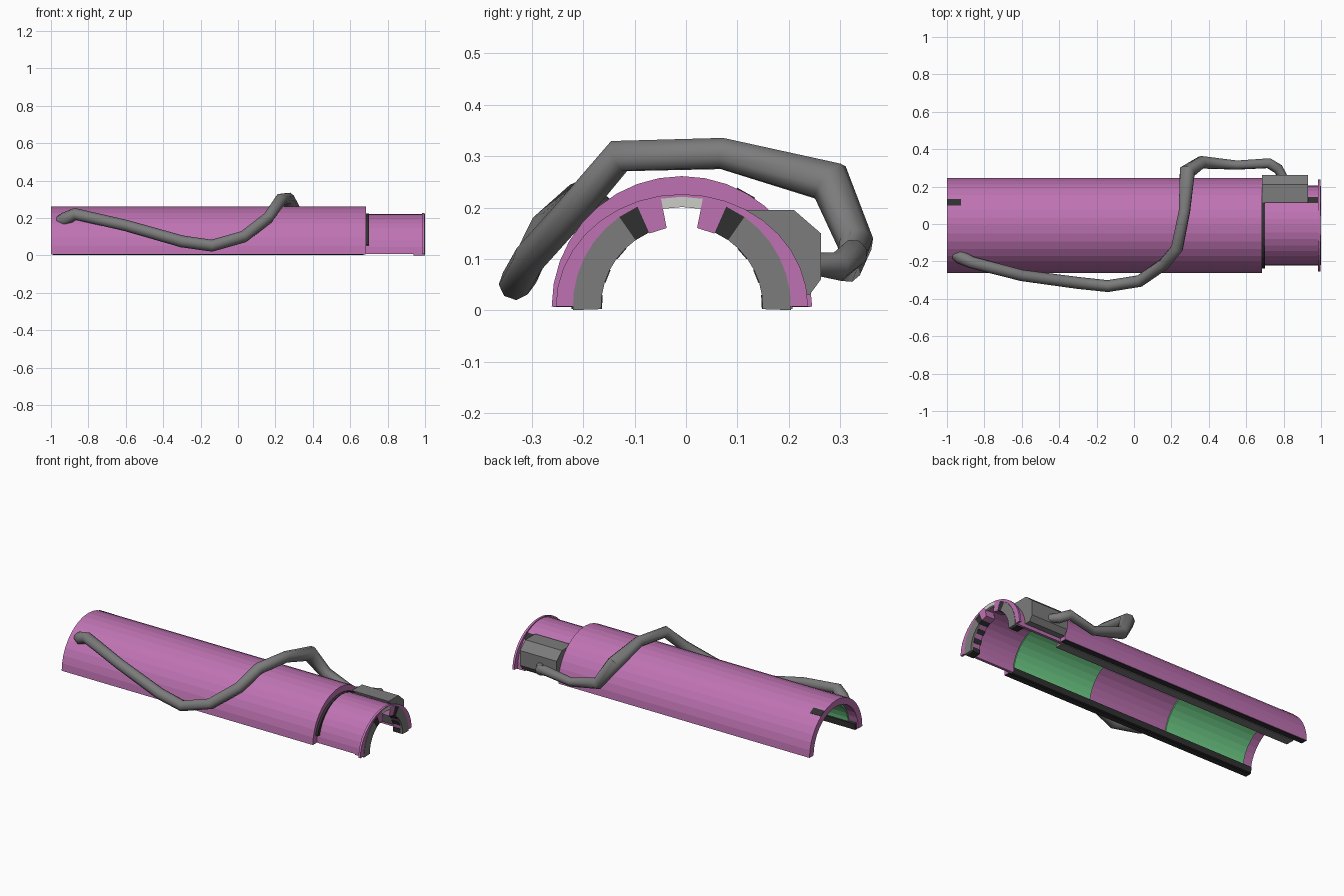
import bpy, bmesh
from math import cos, sin, radians

cube = bpy.data.objects.get("Cube")
if cube:
    bpy.data.objects.remove(cube)


def material(name, rgb):
    m = bpy.data.materials.new(name)
    m.use_nodes = True
    m.diffuse_color = (*rgb, 1)
    m.node_tree.nodes["Principled BSDF"].inputs["Base Color"].default_value = (*rgb, 1)
    return m


PINK = material("orchid pink", (0.52, 0.17, 0.45))
GREY = material("mid grey", (0.2, 0.2, 0.2))
DARK = material("charcoal", (0.03, 0.03, 0.03))
GREEN = material("green", (0.17, 0.65, 0.26))
PALE = material("pale grey", (0.6, 0.6, 0.57))
CY, CZ = -0.008, 0.008  # tube axis


def prism(name, outline, x0, x1, mat):
    """Extrude a closed (y, z) outline along x."""
    bm = bmesh.new()
    a = [bm.verts.new((x0, y, z)) for y, z in outline]
    b = [bm.verts.new((x1, y, z)) for y, z in outline]
    n = len(a)
    half = n // 2
    for i in range(n):
        j = (i + 1) % n
        bm.faces.new((a[i], a[j], b[j], b[i]))
    # cap as a strip pairing the outline's two halves
    for ring in (a, b):
        for i in range(half - 1):
            bm.faces.new((ring[i], ring[i + 1], ring[n - 2 - i], ring[n - 1 - i]))
    bmesh.ops.recalc_face_normals(bm, faces=bm.faces)
    me = bpy.data.meshes.new(name)
    bm.to_mesh(me)
    bm.free()
    me.materials.append(mat)
    ob = bpy.data.objects.new(name, me)
    bpy.context.collection.objects.link(ob)


def arc(name, x0, x1, r0, r1, a0, a1, mat, squash=1.0):
    """Sector of a tube, degrees from +y; squash lowers the outer rim."""
    n = max(1, round((a1 - a0) / 10))
    angles = [radians(a0 + (a1 - a0) * i / n) for i in range(n + 1)]
    outer = [(CY + r1 * cos(t), CZ + r1 * squash * sin(t)) for t in angles]
    inner = [(CY + r0 * cos(t), CZ + r0 * sin(t)) for t in reversed(angles)]
    prism(name, outer + inner, x0, x1, mat)


def both_sides(name, x0, x1, r0, r1, a0, a1, mat):
    arc(name + "_left", x0, x1, r0, r1, a0, a1, mat)
    arc(name + "_right", x0, x1, r0, r1, 180 - a1, 180 - a0, mat)


# Half-tube shells, end flange and joint gasket
arc("main_shell", -1, 0.685, 0.214, 0.253, 0, 180, PINK)
arc("narrow_shell", 0.67, 0.99, 0.198, 0.214, 0, 180, PINK)
arc("end_flange", 0.985, 0.998, 0.21, 0.245, 0, 180, PINK, 0.89)
arc("joint_gasket", 0.68, 0.7, 0.2, 0.236, 13, 167, DARK, 0.915)

# Dark rim strips, inner rails and inner panels
both_sides("rim_strip", -0.998, 0.683, 0.214, 0.25, -0.4, 0, DARK)
arc("inner_rail_left", -0.94, 0.67, 0.158, 0.215, -1.5, 4, GREY)
arc("inner_rail_right", -0.99, 0.67, 0.198, 0.215, 171, 181.5, DARK)
arc("front_panel", 0.13, 0.66, 0.206, 0.215, 6, 174, GREEN)
arc("rear_panel", -0.94, -0.4, 0.206, 0.215, 6, 174, GREEN)

# Collar inside the narrow end: grey face, pink body, dark teeth
both_sides("collar_face", 0.986, 1.0, 0.157, 0.212, -2, 55, GREY)
both_sides("collar_body", 0.94, 0.986, 0.158, 0.212, -1.5, 55, PINK)
both_sides("collar_slot", 0.94, 0.999, 0.157, 0.212, 55, 66, DARK)
both_sides("collar_tab", 0.94, 1.0, 0.155, 0.212, 66, 79, PINK)
arc("notch_plate", 0.985, 0.9995, 0.193, 0.213, 79, 101, PALE)
for k in range(3):
    start = -2 + 19 * k
    both_sides(f"collar_tooth_{k}", 0.938, 0.987, 0.1555, 0.211, start, start + 10, DARK)

# Dark slots on both ends
arc("end_slot", -1, -0.925, 0.25, 0.2545, 56, 65, DARK)
arc("housing_slot", 0.925, 0.985, 0.21, 0.2165, 45, 56, DARK)

# Cable housing on the narrow shell
prism("cable_housing", [(0.115, 0.195), (0.21, 0.195), (0.262, 0.15),
                        (0.262, 0.06), (0.24, 0.03), (0.17, 0.03)], 0.685, 0.93, GREY)

# Cable winding over the tube, with a radius factor at each point
path = [(-0.965, -0.165, 0.185, 0.7), (-0.93, -0.175, 0.19, 1.2), (-0.87, -0.205, 0.222, 1),
        (-0.6, -0.275, 0.16, 0.95), (-0.3, -0.315, 0.075, 1), (-0.14, -0.332, 0.052, 1),
        (0.03, -0.305, 0.1, 1), (0.16, -0.215, 0.2, 1), (0.23, -0.13, 0.3, 1.05),
        (0.27, 0.07, 0.305, 1), (0.285, 0.28, 0.25, 1.4), (0.36, 0.33, 0.13, 1.1),
        (0.55, 0.315, 0.08, 0.8), (0.72, 0.325, 0.11, 0.9), (0.77, 0.295, 0.085, 0.9),
        (0.8, 0.25, 0.09, 0.7)]
curve = bpy.data.curves.new("cable_path", "CURVE")
curve.dimensions = "3D"
curve.bevel_depth = 0.032
curve.bevel_resolution = 2
curve.use_fill_caps = True
spline = curve.splines.new("POLY")
spline.points.add(len(path) - 1)
for point, (x, y, z, r) in zip(spline.points, path):
    point.co = (x, y, z, 1)
    point.radius = r
curve.materials.append(GREY)
cable = bpy.data.objects.new("cable", curve)
bpy.context.collection.objects.link(cable)
bpy.ops.object.select_all(action="DESELECT")
cable.select_set(True)
bpy.context.view_layer.objects.active = cable
bpy.ops.object.convert(target="MESH")
bpy.ops.object.shade_smooth_by_angle(angle=radians(50))
